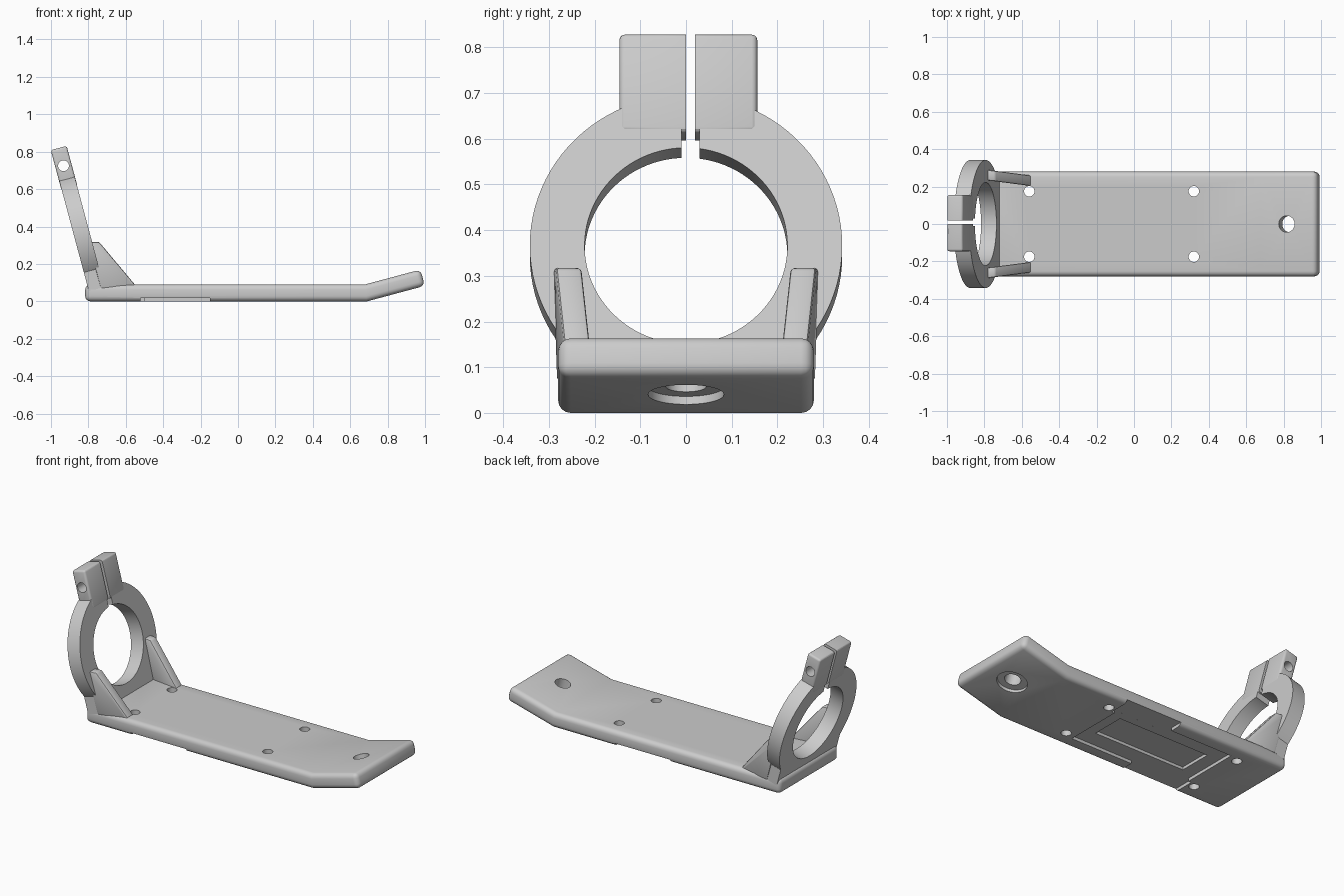
import bpy, bmesh
from math import radians, sin, cos
from mathutils import Matrix

cube = bpy.data.objects.get("Cube")
if cube:
    bpy.data.objects.remove(cube, do_unlink=True)

grey = bpy.data.materials.new("light_grey")
grey.use_nodes = True
shade = (0.6, 0.6, 0.6, 1)
grey.diffuse_color = shade
grey.node_tree.nodes["Principled BSDF"].inputs["Base Color"].default_value = shade

TILT = radians(15)
CLAMP = Matrix.Translation((-0.834, 0, 0.355)) @ Matrix.Rotation(-TILT, 4, 'Y')
TIP = Matrix.Translation((0.69, 0, 0)) @ Matrix.Rotation(-TILT, 4, 'Y')


def finish(name, bm, matrix=Matrix()):
    bmesh.ops.recalc_face_normals(bm, faces=bm.faces)
    mesh = bpy.data.meshes.new(name)
    bm.to_mesh(mesh)
    bm.free()
    mesh.transform(matrix)
    mesh.materials.append(grey)
    ob = bpy.data.objects.new(name, mesh)
    bpy.context.collection.objects.link(ob)
    return ob


def prism(name, profile, y_near, y_far):
    """Extrude an xz profile between two y functions of x."""
    bm = bmesh.new()
    a = [bm.verts.new((x, y_near(x), z)) for x, z in profile]
    b = [bm.verts.new((x, y_far(x), z)) for x, z in profile]
    bm.faces.new(a)
    bm.faces.new(b[::-1])
    for i in range(len(a)):
        j = (i + 1) % len(a)
        bm.faces.new((a[i], b[i], b[j], a[j]))
    return finish(name, bm)


def box(name, x, y, z, matrix=Matrix()):
    bm = bmesh.new()
    size = [hi - lo for lo, hi in (x, y, z)]
    mid = [(hi + lo) / 2 for lo, hi in (x, y, z)]
    bmesh.ops.create_cube(bm, size=1, matrix=Matrix.Translation(mid) @ Matrix.Diagonal((*size, 1)))
    return finish(name, bm, matrix)


def cylinder(name, centre, radius, depth, axis, matrix=Matrix(), sides=32):
    turn = {'X': Matrix.Rotation(radians(90), 4, 'Y'),
            'Y': Matrix.Rotation(radians(90), 4, 'X'), 'Z': Matrix()}[axis]
    bm = bmesh.new()
    bmesh.ops.create_cone(bm, cap_ends=True, segments=sides, radius1=radius, radius2=radius,
                          depth=depth, matrix=Matrix.Translation(centre) @ turn)
    return finish(name, bm, matrix)


def bevel(ob, width, segments=4):
    mod = ob.modifiers.new("bevel", 'BEVEL')
    mod.width, mod.segments = width, segments
    mod.limit_method, mod.angle_limit = 'ANGLE', radians(30)


def combine(ob, other, operation='DIFFERENCE'):
    mod = ob.modifiers.new(operation.lower(), 'BOOLEAN')
    mod.object, mod.operation, mod.solver = other, operation, 'EXACT'
    other.hide_render = True
    other.hide_viewport = True


# Base plate with its upturned end
thick, reach = 0.09, 0.32
dx, dz = reach * cos(TILT), reach * sin(TILT)
plate = prism("base_plate",
              [(-0.817, 0), (0.69, 0), (0.69 + dx, dz),
               (0.69 + dx - thick * sin(TILT), dz + thick * cos(TILT)),
               (0.678, thick), (-0.817, thick)],
              lambda x: -0.28, lambda x: 0.28)
bevel(plate, 0.028)

# Screw holes, and the counterbored hole in the upturned end
for x in (-0.56, 0.32):
    for y in (-0.175, 0.175):
        combine(plate, cylinder("screw_hole_cutter", (x, y, 0.05), 0.028, 0.3, 'Z'))
combine(plate, cylinder("end_hole_cutter", (0.155, 0, 0.05), 0.044, 0.3, 'Z', TIP))
combine(plate, cylinder("counterbore_cutter", (0.155, 0, 0), 0.083, 0.036, 'Z', TIP, 48))

# Stepped recess below, with one side opening on each edge
for name, x, y, top in (
        ("recess_cutter", (-0.5, 0.26), (-0.2, 0.2), 0.018),
        ("right_opening_cutter", (-0.52, -0.15), (-0.4, -0.15), 0.0181),
        ("left_opening_cutter", (-0.09, 0.28), (0.15, 0.4), 0.0181),
        ("pocket_cutter", (-0.42, 0.18), (-0.1, 0.1), 0.035)):
    combine(plate, box(name, x, y, (-0.1, top)))

# Tilted clamp ring with a straight foot
half = 0.0425
ring = cylinder("clamp_ring", (0, 0, 0), 0.342, 2 * half, 'X', CLAMP, 96)
combine(ring, box("foot_helper", (-half, half), (-0.28, 0.28), (-0.3, -0.18), CLAMP), 'UNION')
combine(ring, cylinder("ring_bore_cutter", (0, 0, 0), 0.222, 0.3, 'X', CLAMP, 96))
combine(ring, box("ring_slit_cutter", (-0.2, 0.2), (-0.01, 0.03), (0.1, 0.4), CLAMP))

# Split clamp lugs with a cross hole
lugs = box("clamp_lugs", (-0.044, 0.044), (-0.146, 0.156), (0.258, 0.481), CLAMP)
bevel(lugs, 0.012, 3)
combine(lugs, box("lug_slit_cutter", (-0.2, 0.2), (0, 0.02), (0.1, 0.6), CLAMP))
bolt = cylinder("bolt_hole_cutter", (0, 0, 0.383), 0.029, 0.6, 'Y', CLAMP)
combine(lugs, bolt)
combine(ring, bolt)

# Triangular gussets, toed in slightly
parts = [plate, ring, lugs]
for name, side in (("left_gusset", 1), ("right_gusset", -1)):
    def edge(offset, s=side):
        return lambda x: s * (0.262 - 0.13 * (x + 0.78) + offset)
    gusset = prism(name, [(-0.55, 0.07), (-0.55, 0.088), (-0.742, 0.317), (-0.8, 0.317), (-0.735, 0.07)],
                   edge(-0.029), edge(0.027))
    bevel(gusset, 0.008, 2)
    parts.append(gusset)

# Smooth shading with sharp edges kept
for ob in bpy.context.selected_objects:
    ob.select_set(False)
for ob in parts:
    bpy.context.view_layer.objects.active = ob
    ob.select_set(True)
    for mod in list(ob.modifiers):
        bpy.ops.object.modifier_apply(modifier=mod.name)
    bpy.ops.object.shade_smooth_by_angle(angle=radians(30))
    ob.select_set(False)
for ob in list(bpy.data.objects):
    if ob.name.split(".")[0].endswith(("_cutter", "_helper")):
        bpy.data.objects.remove(ob, do_unlink=True)
